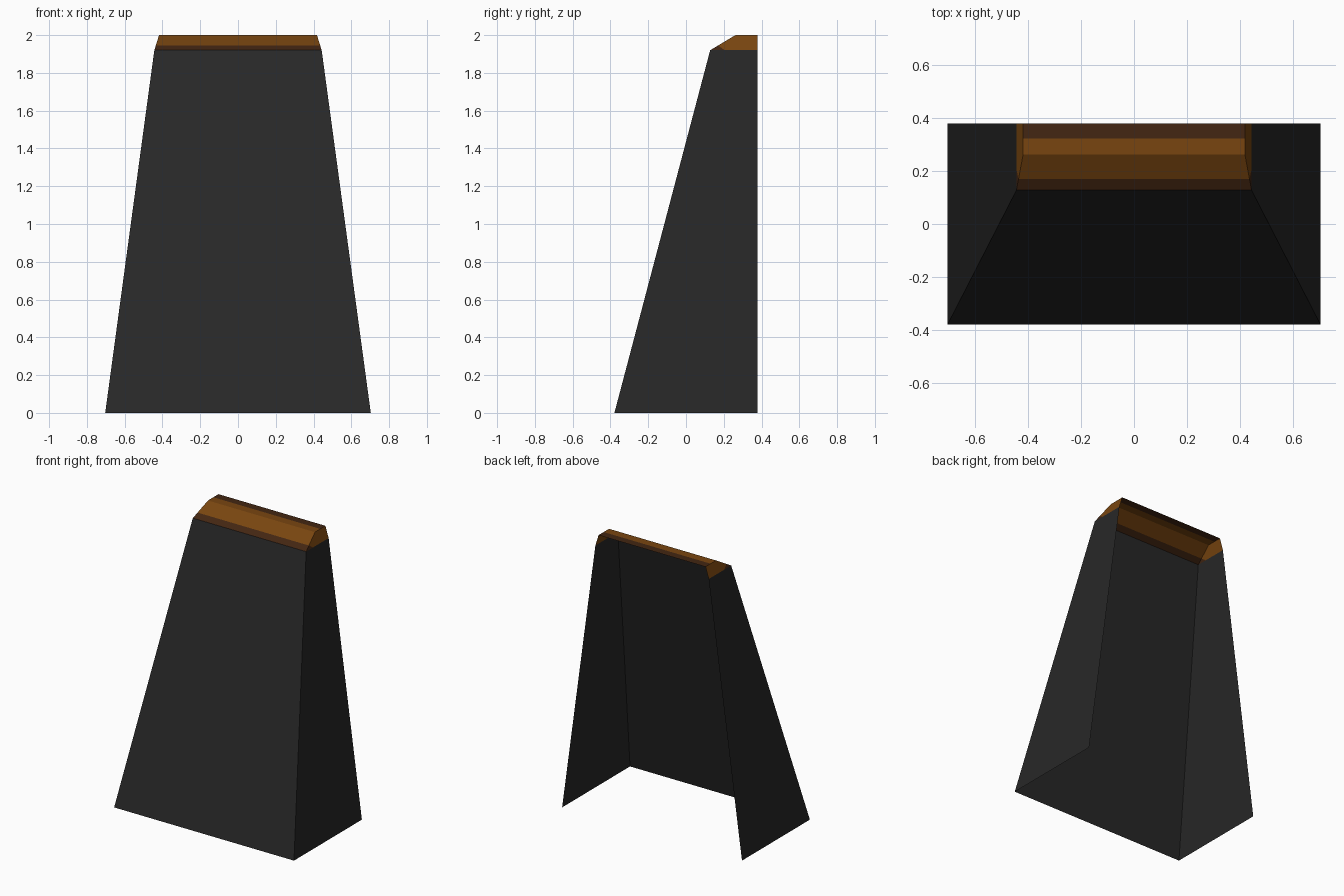
import bpy

if "Cube" in bpy.data.objects:
    bpy.data.objects.remove(bpy.data.objects["Cube"])

W0, W1, WT = 0.703, 0.443, 0.418      # half widths at base, cap seam and top
YB, Y0, Y1, YT = 0.379, -0.379, 0.128, 0.262   # back, front base, front seam, top fold
ZS, ZT = 1.92, 2.0                    # seam and top heights


def material(name, rgb):
    m = bpy.data.materials.new(name)
    m.diffuse_color = (*rgb, 1)
    m.use_nodes = True
    m.node_tree.nodes["Principled BSDF"].inputs["Base Color"].default_value = m.diffuse_color
    return m


charcoal = material("charcoal", (0.021, 0.021, 0.021))
amber = material("amber brown", (0.190, 0.060, 0.005))
dark_brown = material("dark brown", (0.056, 0.019, 0.006))


def sheet_object(name, verts, faces, mats, indices):
    me = bpy.data.meshes.new(name)
    me.from_pydata(verts, [], faces)
    for m in mats:
        me.materials.append(m)
    for p, i in zip(me.polygons, indices):
        p.material_index = i
    ob = bpy.data.objects.new(name, me)
    bpy.context.collection.objects.link(ob)
    return ob


# Tapered shell: sloping front and two side walls, open at back and bottom
sheet_object(
    "tapered_shell",
    [(-W0, YB, 0), (-W0, Y0, 0), (W0, Y0, 0), (W0, YB, 0),
     (-W1, YB, ZS), (-W1, Y1, ZS), (W1, Y1, ZS), (W1, YB, ZS)],
    [(0, 1, 5, 4), (1, 2, 6, 5), (2, 3, 7, 6)],
    [charcoal], [0, 0, 0])


def on_slope(y):
    """Half width and height of the cap's edge at depth y."""
    t = min(1, (y - Y1) / (YT - Y1))
    return W1 + (WT - W1) * t, ZS + (ZT - ZS) * t


# Cap: sloped front and flat top, split into bands with dark borders
rows = [Y1, 0.170, YT, 0.322, YB]
verts, faces, idx = [], [], []
for y in rows:
    w, z = on_slope(y)
    verts += [(-w, y, z), (w, y, z)]
for i in range(len(rows) - 1):
    faces.append((2 * i, 2 * i + 1, 2 * i + 3, 2 * i + 2))
    idx.append(1 if i in (0, 3) else 0)

# Cap ends: mirrored, each with a dark front corner
for side in (0, 1):
    s = 1 if side else -1
    n = len(verts)
    verts += [(s * W1, 0.205, ZS), (s * W1, YB, ZS)]
    front = [side, n, 2 + side]
    rest = [n, n + 1, 8 + side, 6 + side, 4 + side, 2 + side]
    for f, m in ((front, 1), (rest, 0)):
        faces.append(f if side else f[::-1])
        idx.append(m)
sheet_object("top_cap", verts, faces, [amber, dark_brown], idx)
